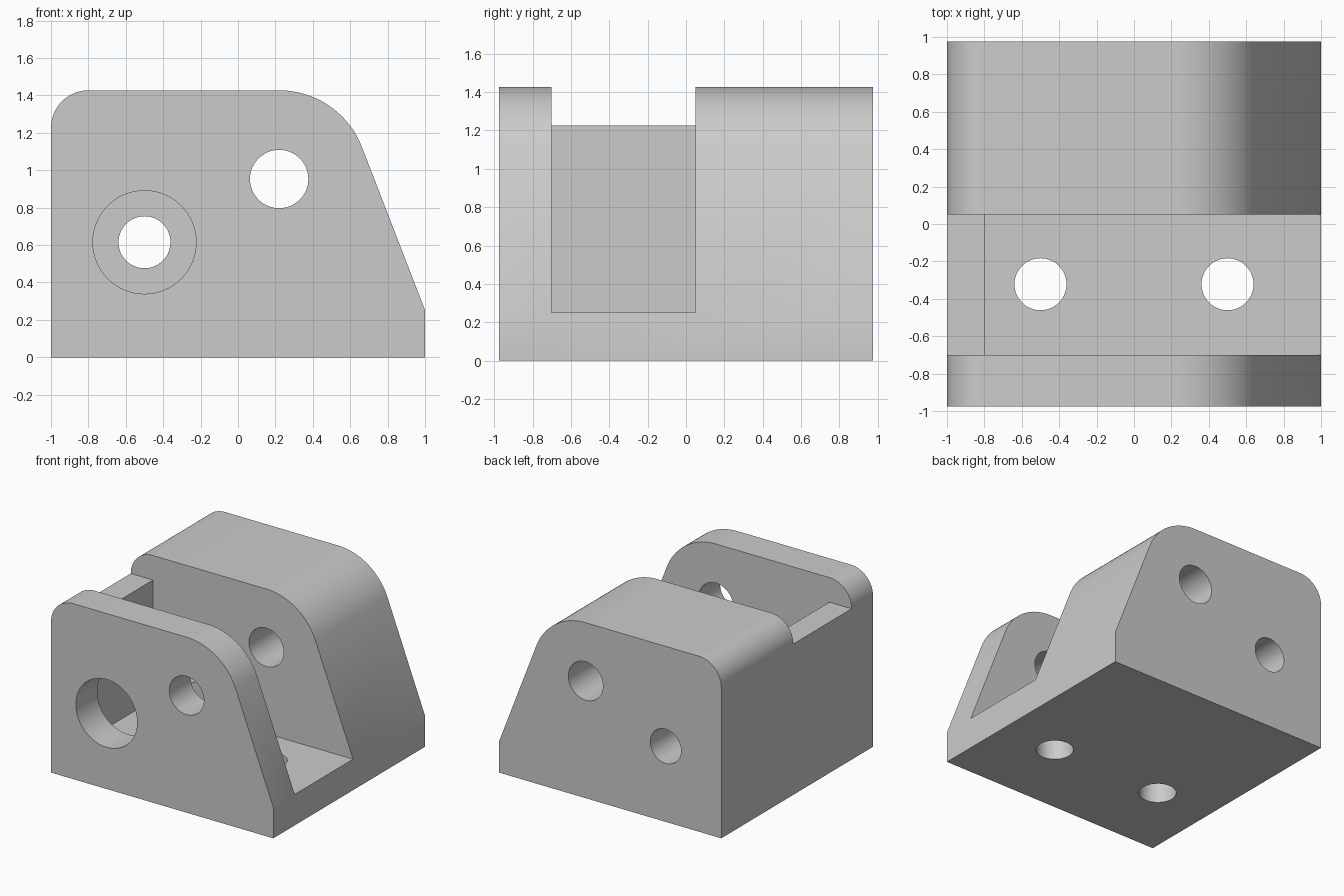
import bpy, bmesh, math
from mathutils import Vector, Matrix

cube = bpy.data.objects.get("Cube")
if cube:
    bpy.data.objects.remove(cube, do_unlink=True)

grey = bpy.data.materials.new("light grey")
grey.use_nodes = True
grey.diffuse_color = (0.6, 0.6, 0.6, 1)
grey.node_tree.nodes["Principled BSDF"].inputs["Base Color"].default_value = (0.6, 0.6, 0.6, 1)

HALF_DEPTH, TOP, BASE, LEDGE = 0.975, 1.427, 0.252, 1.227


def arc(cx, cz, r, start, end, steps):
    """Points on an arc, angles in degrees."""
    angles = [math.radians(start + (end - start) * i / steps) for i in range(steps + 1)]
    return [(cx + r * math.cos(a), cz + r * math.sin(a)) for a in angles]


def prism(name, outline, y0, y1):
    """Extrude an x-z outline from y0 to y1."""
    bm = bmesh.new()
    face = bm.faces.new([bm.verts.new((x, y0, z)) for x, z in outline])
    new = bmesh.ops.extrude_face_region(bm, geom=[face])["geom"]
    moved = [v for v in new if isinstance(v, bmesh.types.BMVert)]
    bmesh.ops.translate(bm, verts=moved, vec=(0, y1 - y0, 0))
    bmesh.ops.recalc_face_normals(bm, faces=bm.faces)
    mesh = bpy.data.meshes.new(name)
    bm.to_mesh(mesh)
    bm.free()
    obj = bpy.data.objects.new(name, mesh)
    mesh.materials.append(grey)
    bpy.context.collection.objects.link(obj)
    return obj


def hole(name, x, z, r, y0, y1):
    return prism(name, arc(x, z, r, 0, 360, 64)[:-1], y0, y1)


def bolt_hole(name, x, y, r):
    """Vertical hole through the floor."""
    obj = hole(name, 0, 0, r, -0.1, 0.4)
    obj.data.transform(Matrix.Translation((x, y, 0)) @ Matrix.Rotation(math.pi / 2, 4, "X"))
    return obj


# Body: rounded top with a sloping right side
corner = arc(0.22, TOP - 0.475, 0.475, 20.8, 90, 24) + arc(-0.8, LEDGE, 0.2, 90, 180, 20)
body = prism("bracket_body", [(-1, 0), (1, 0), (1, BASE)] + corner, -HALF_DEPTH, HALF_DEPTH)

# Slot between the cheeks, stepping up over the low end wall
slot = [(-0.8, BASE), (1.2, BASE), (1.2, 1.6), (-1.2, 1.6), (-1.2, LEDGE), (-0.8, LEDGE)]
cutters = [
    prism("slot_cutter", slot, -0.7, 0.05),
    hole("pivot_hole_cutter", 0.22, 0.953, 0.156, -1.2, 1.2),
    hole("access_hole_cutter", -0.5, 0.615, 0.276, -1.2, -0.4),
    hole("rear_hole_cutter", -0.5, 0.615, 0.139, -0.3, 1.2),
    bolt_hole("left_bolt_cutter", 0.5, -0.322, 0.139),
    bolt_hole("right_bolt_cutter", -0.5, -0.322, 0.139),
]

# Cut and apply, then remove the cutters
bpy.ops.object.select_all(action="DESELECT")
bpy.context.view_layer.objects.active = body
body.select_set(True)
for cutter in cutters:
    cutter.hide_render = True
    mod = body.modifiers.new(cutter.name, "BOOLEAN")
    mod.operation = "DIFFERENCE"
    mod.solver = "EXACT"
    mod.object = cutter
    bpy.ops.object.modifier_apply(modifier=mod.name)
    bpy.data.objects.remove(cutter, do_unlink=True)

bpy.ops.object.shade_smooth_by_angle(angle=math.radians(30))
